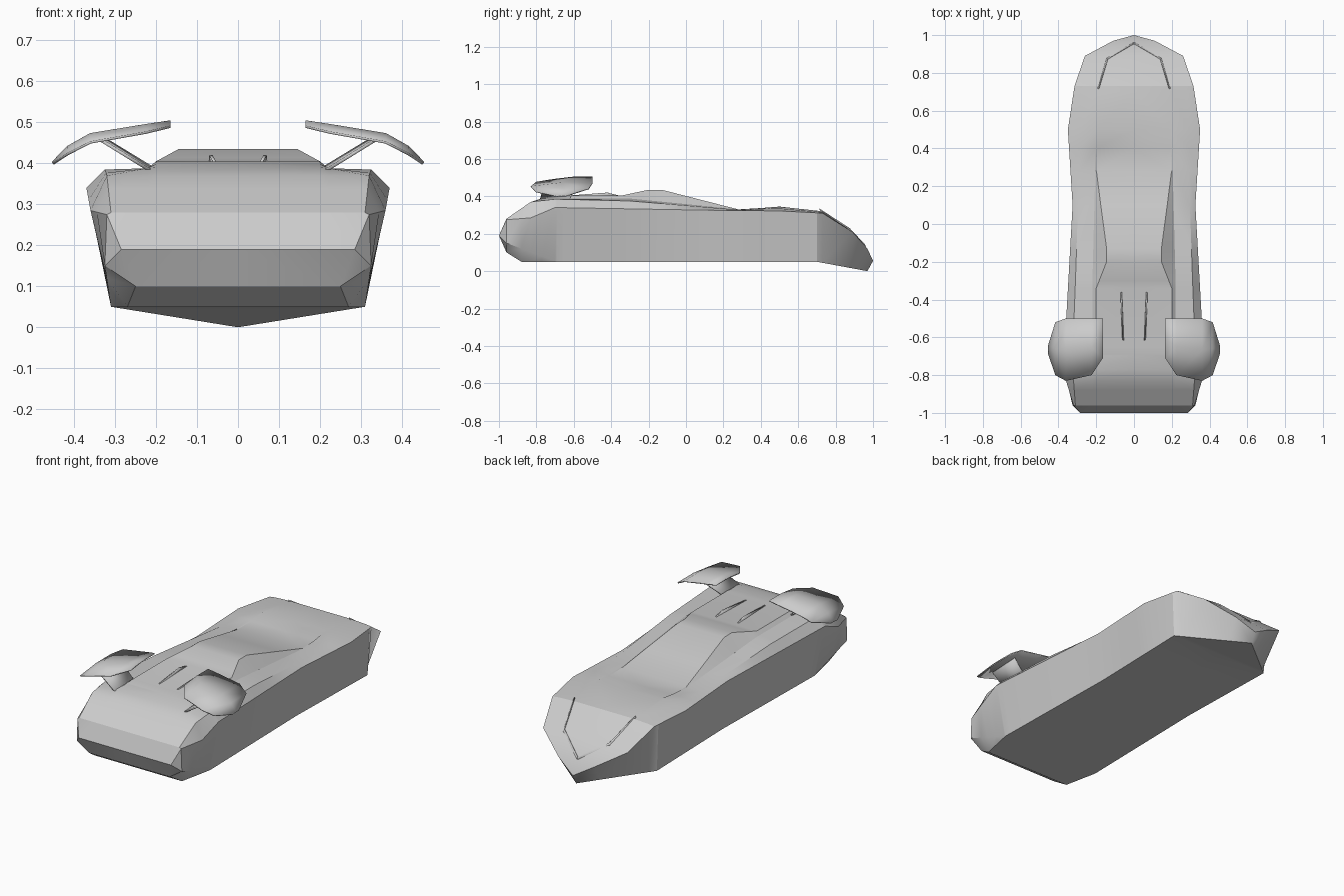
import bpy
import bmesh
import math
from mathutils import Vector

default_cube = bpy.data.objects.get("Cube")
if default_cube:
    bpy.data.objects.remove(default_cube, do_unlink=True)

# Single body colour
grey = bpy.data.materials.new("plain grey")
grey.use_nodes = True
colour = (0.6, 0.6, 0.6, 1)
grey.diffuse_color = colour
grey.node_tree.nodes["Principled BSDF"].inputs["Base Color"].default_value = colour


def sample(rail, y):
    """Linear position on a rail of (y, x, z) keys."""
    for first, second in zip(rail, rail[1:]):
        if y <= second[0] + 1e-6:
            factor = (y - first[0]) / (second[0] - first[0])
            return Vector(first).lerp(Vector(second), max(0, factor))
    return Vector(rail[-1])


def make_object(name, bm, angle=30, thickness=None, mirrored=False):
    """Turn a bmesh into a shaded, optionally thickened and mirrored object."""
    mesh = bpy.data.meshes.new(name)
    bm.to_mesh(mesh)
    bm.free()
    mesh.materials.append(grey)
    obj = bpy.data.objects.new(name, mesh)
    bpy.context.collection.objects.link(obj)
    if thickness:
        solid = obj.modifiers.new("thickness", "SOLIDIFY")
        solid.thickness = thickness
        solid.offset = 0
    if mirrored:
        mirror = obj.modifiers.new("mirror", "MIRROR")
        mirror.use_clip = True
    bpy.ops.object.select_all(action="DESELECT")
    obj.select_set(True)
    bpy.context.view_layer.objects.active = obj
    bpy.ops.object.shade_smooth_by_angle(angle=math.radians(angle))
    return obj


def add_grid(bm, rows):
    """Skin neighbouring rows of points with quads."""
    verts = [[bm.verts.new(point) for point in row] for row in rows]
    for low, high in zip(verts, verts[1:]):
        for i in range(len(low) - 1):
            bm.faces.new((low[i], low[i + 1], high[i + 1], high[i]))
    bmesh.ops.recalc_face_normals(bm, faces=bm.faces)


# Lengthwise rails of the hull, from the floor to the roof: (y, x, z)
keel = [(-1, 0, .19), (-.96, 0, .1), (-.88, 0, .05),
        (.7, 0, .05), (.97, 0, 0), (1, 0, .055)]
floor_edge = [(-1, .285, .19), (-.96, .25, .1), (-.88, .27, .05), (-.69, .31, .05),
              (.1, .295, .05), (.7, .31, .05), (.97, 0, 0), (1, 0, .055)]
chine = [(-1, .285, .19), (-.96, .325, .15)] + floor_edge[3:]
shoulder = [(-1, .285, .19), (-.96, .32, .275), (-.83, .36, .285), (-.7, .37, .34),
            (.1, .325, .326), (.5, .35, .322), (.73, .315, .31),
            (.89, .26, .21), (.97, .11, .12), (1, 0, .055)]
deck_edge = [(-1, .285, .19), (-.96, .31, .28), (-.83, .32, .37), (-.7, .325, .385),
             (-.3, .31, .375), (.28, .29, .328), (.5, .29, .335), (.73, .28, .315),
             (.89, .24, .21), (.97, .1, .12), (1, 0, .055)]
roof_line = [(-1, 0, .19), (-.96, 0, .28), (-.83, 0, .37), (-.77, 0, .39),
             (-.65, 0, .405), (-.34, 0, .405), (-.2, 0, .435), (-.13, 0, .435),
             (.28, 0, .33), (.4, 0, .33), (.5, 0, .345), (.73, 0, .32),
             (.89, 0, .21), (.97, 0, .12), (1, 0, .055)]
cabin_foot = [(-1, .22, .19), (-.96, .22, .28), (-.83, .22, .37), (-.77, .22, .388),
              (-.3, .22, .388), (.28, .205, .33), (.5, .2, .343), (.73, .2, .319),
              (.89, .145, .21), (.97, .06, .12), (1, 0, .055)]


def roof_edge(y):
    """Edge of the cabin roof: follows the roof line in height."""
    point = sample(roof_line, y)
    foot = sample(cabin_foot, y)
    widths = [(-1, .2, 0), (-.34, .2, 0), (-.2, .145, 0), (-.13, .145, 0),
              (.28, .2, 0), (1, .2, 0)]
    point.y = min(sample(widths, y).y, foot.y * .97)
    return point


# Hull: one half skinned over the rails, then mirrored
rails = [keel, floor_edge, chine, shoulder, deck_edge, cabin_foot]
stations = sorted({key[0] for rail in rails + [roof_line] for key in rail})
rows = []
for y in stations:
    section = [sample(rail, y) for rail in rails]
    section += [roof_edge(y), sample(roof_line, y)]
    rows.append([(p.y, p.x, p.z) for p in section])
bm = bmesh.new()
add_grid(bm, rows)
bmesh.ops.remove_doubles(bm, verts=bm.verts, dist=.0005)
bmesh.ops.dissolve_degenerate(bm, dist=.0005, edges=bm.edges)
bmesh.ops.recalc_face_normals(bm, faces=bm.faces)
if sum(f.normal.z * f.calc_center_median().z * f.calc_area() for f in bm.faces) < 0:
    bmesh.ops.reverse_faces(bm, faces=bm.faces)
make_object("hull", bm, angle=28, mirrored=True)

# Curved wings: (x, z, front y, rear y) columns with a drooping front edge
columns = [(.165, .502, -.71, -.5), (.225, .493, -.8, -.5), (.36, .471, -.83, -.5),
           (.415, .44, -.8, -.52), (.452, .402, -.69, -.64)]
rows = []
for x, z, front, rear in columns:
    middle = (front + rear) / 2
    droop = .1 * (rear - front)
    rows.append([(x, front, z - droop * .6), (x, middle, z), (x, rear, z)])
bm = bmesh.new()
add_grid(bm, rows)
make_object("wings", bm, angle=35, thickness=.006, mirrored=True)

# Slanted struts that carry the wings
bm = bmesh.new()
add_grid(bm, [[(.215, -.78, .383), (.215, -.62, .392)],
              [(.34, -.76, .46), (.34, -.58, .468)]])
make_object("wing_struts", bm, thickness=.008, mirrored=True)

# Small upright fins on the rear deck
bm = bmesh.new()
corners = [(.055, -.68, .4), (.068, -.35, .402), (.066, -.42, .42)]
bm.faces.new([bm.verts.new(corner) for corner in corners])
make_object("deck_fins", bm, thickness=.008, mirrored=True)

# Thin lip around the nose panel, following the hull surface
path = [(.195, .72), (.145, .88), (0, .962)]
rows = []
for x, y in path:
    height = sample(roof_line, y).z
    rows.append([(x, y, height - .006), (x * .96, y - .006, height + .012)])
bm = bmesh.new()
add_grid(bm, rows)
make_object("nose_lip", bm, thickness=.004, mirrored=True)
